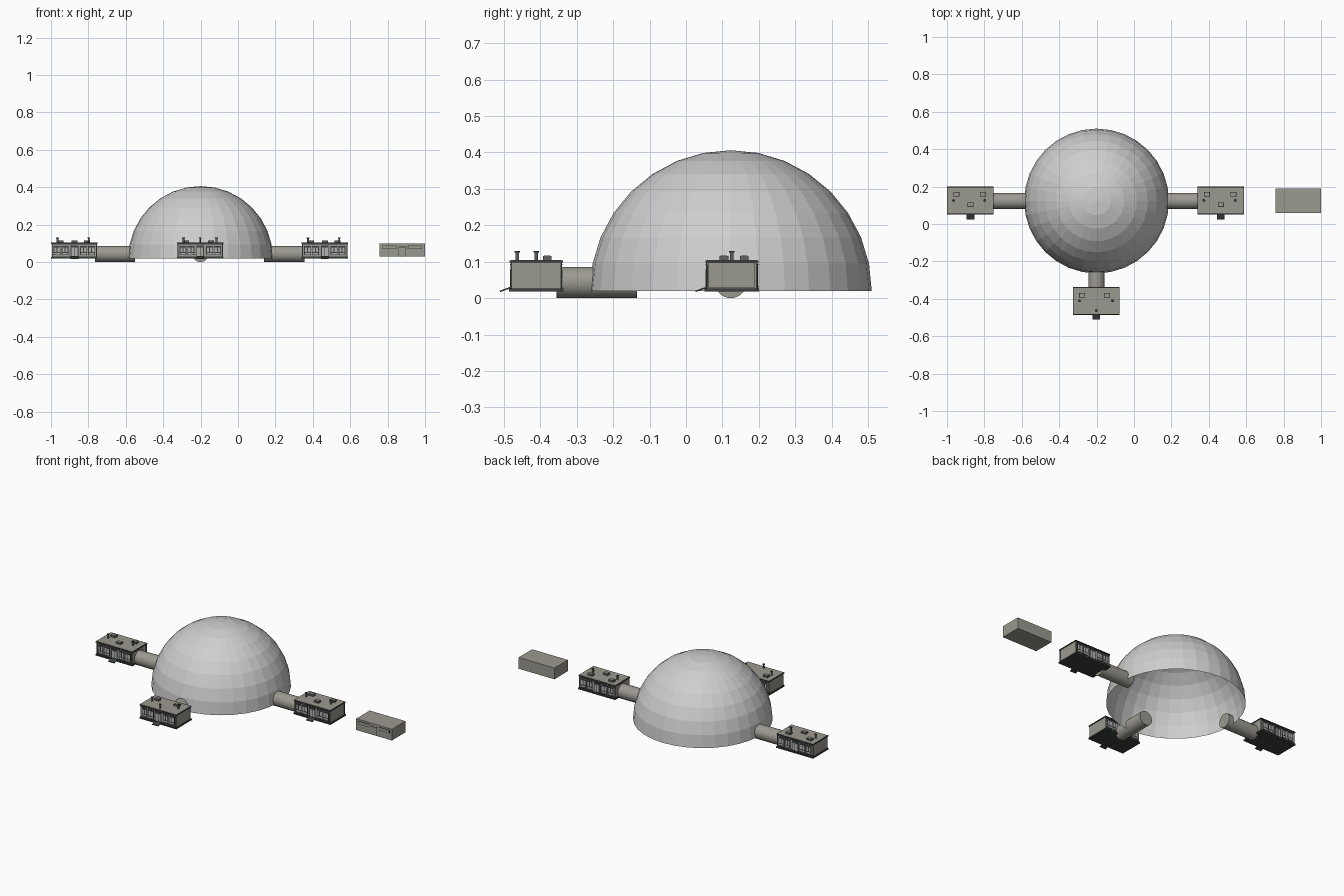
import bpy
import bmesh
import math
from mathutils import Matrix, Vector

cube = bpy.data.objects.get("Cube")
if cube:
    bpy.data.objects.remove(cube, do_unlink=True)


def material(name, r, g, b):
    m = bpy.data.materials.new(name)
    m.use_nodes = True
    m.diffuse_color = (r, g, b, 1)
    m.node_tree.nodes["Principled BSDF"].inputs["Base Color"].default_value = (r, g, b, 1)
    return m


SHELL = material("pale dome grey", 0.62, 0.62, 0.62)
WALL = material("warm wall grey", 0.33, 0.32, 0.28)
PANE = material("light pane grey", 0.45, 0.46, 0.45)
TRIM = material("dark trim", 0.045, 0.05, 0.05)
VENT = material("vent grey", 0.12, 0.12, 0.115)


def finish(name, bm, mat):
    mesh = bpy.data.meshes.new(name)
    bm.to_mesh(mesh)
    bm.free()
    mesh.materials.append(mat)
    ob = bpy.data.objects.new(name, mesh)
    bpy.context.collection.objects.link(ob)
    return ob


def boxes(name, mat, items, tilt=0):
    """One object from several (centre, size) boxes."""
    bm = bmesh.new()
    for centre, size in items:
        m = (Matrix.Translation(centre) @ Matrix.Rotation(tilt, 4, "X")
             @ Matrix.Diagonal((*size, 1)))
        bmesh.ops.create_cube(bm, size=1, matrix=m)
    return finish(name, bm, mat)


def tube(name, mat, start, end, radius, sides):
    a, b = Vector(start), Vector(end)
    turn = (b - a).to_track_quat("Z", "Y").to_matrix().to_4x4()
    bm = bmesh.new()
    bmesh.ops.create_cone(bm, cap_ends=True, segments=sides, radius1=radius, radius2=radius,
                          depth=(b - a).length, matrix=Matrix.Translation((a + b) / 2) @ turn)
    return finish(name, bm, mat)


# Open hemispherical dome
DX, DY = -0.2, 0.123
bm = bmesh.new()
bmesh.ops.create_uvsphere(bm, u_segments=32, v_segments=16, radius=0.387)
bmesh.ops.delete(bm, geom=[v for v in bm.verts if v.co.z < -0.01], context="VERTS")
bmesh.ops.translate(bm, verts=bm.verts, vec=(DX, DY, 0.019))
finish("dome", bm, SHELL)

# Connecting corridors
R = 0.043
for side, start, end in (("right", (-0.765, DY, R), (-0.55, DY, R)),
                         ("left", (0.355, DY, R), (0.14, DY, R)),
                         ("front", (DX, -0.355, R), (DX, -0.135, R))):
    corridor = tube(side + "_corridor", WALL, start, end, R, 32)
    for p in corridor.data.polygons:
        p.use_smooth = len(p.vertices) == 4

W, D = 0.238, 0.138          # cabin wall width and depth
Z0, Z1 = 0.026, 0.101        # cabin wall bottom and top


def cabin(side, x, y, hatches, pipes):
    def part(name, mat, items, tilt=0):
        return boxes(side + "_cabin_" + name, mat,
                     [((x + c[0], y + c[1], c[2]), s) for c, s in items], tilt)

    part("walls", WALL, [((0, 0, (Z0 + Z1) / 2), (W, D, Z1 - Z0))])
    part("base", TRIM, [((0, 0, 0.022), (0.25, 0.15, 0.008))])
    part("roof", WALL, [((0, 0, 0.1025), (0.242, 0.139, 0.004))])
    part("roof_edge", TRIM,
         [((0, s * 0.071, 0.1005), (0.248, 0.004, 0.006)) for s in (-1, 1)]
         + [((s * 0.1225, 0, 0.1005), (0.003, 0.142, 0.006)) for s in (-1, 1)])
    part("corner_posts", TRIM,
         [((sx * 0.1185, sy * 0.0685, 0.0635), (0.004, 0.004, 0.075))
          for sx in (-1, 1) for sy in (-1, 1)])

    # Framed windows and a door on the front and back walls
    frames, panes, bars = [], [], []
    for s in (-1, 1):
        for bay in (-2, -1, 1, 2):
            cx = bay * 0.042 + math.copysign(0.008, bay)
            frames.append(((cx, s * 0.0695, 0.062), (0.037, 0.003, 0.05)))
            panes += [((cx + k * 0.0085, s * 0.071, 0.066), (0.012, 0.002, 0.026)) for k in (-1, 1)]
            panes.append(((cx, s * 0.071, 0.044), (0.029, 0.002, 0.008)))
        frames.append(((0, s * 0.0695, 0.058), (0.042, 0.003, 0.062)))
        panes += [((k * 0.009, s * 0.071, 0.054), (0.014, 0.002, 0.046)) for k in (-1, 1)]
        bars.append(((0, s * 0.0705, 0.0925), (0.232, 0.004, 0.003)))
        bars.append(((0, s * 0.0705, 0.031), (0.232, 0.004, 0.004)))
    part("window_frames", TRIM, frames)
    part("window_panes", PANE, panes)
    part("wall_bars", TRIM, bars)

    # Sloping entrance ramp
    part("ramp", TRIM, [((0, -0.086, 0.0235), (0.042, 0.03, 0.004))], math.radians(20))

    # Roof hatches and pipes with caps
    part("roof_hatches", VENT, [((hx, hy, 0.1095), (0.032, 0.024, 0.011)) for hx, hy in hatches])
    part("hatch_lids", WALL, [((hx, hy, 0.1155), (0.026, 0.018, 0.002)) for hx, hy in hatches])
    for i, (px, py) in enumerate(pipes, 1):
        px, py = x + px, y + py
        tube(f"{side}_cabin_pipe_{i}", VENT, (px, py, 0.102), (px, py, 0.126), 0.005, 12)
        tube(f"{side}_cabin_pipe_cap_{i}", TRIM, (px, py, 0.125), (px, py, 0.13), 0.0075, 12)


side_hatches = [(-0.075, 0.034), (0.067, 0.034), (0, -0.022)]
side_pipes = [(-0.09, 0), (0.077, 0)]
cabin("right", -0.875, 0.126, side_hatches, side_pipes)
cabin("left", 0.464, 0.126, side_hatches, side_pipes)
cabin("front", -0.202, -0.411, [(-0.075, 0.03), (0.058, 0.03)],
      [(-0.09, 0), (0.087, 0), (0, -0.052)])

# Separate plain hut with a flat door and window strips
HX, FY = 0.878, 0.0605
boxes("hut", WALL, [((HX, 0.125, 0.0635), (0.242, 0.13, 0.069))])
boxes("hut_opening_frames", TRIM,
      [((HX, FY, 0.056), (0.042, 0.003, 0.052))]
      + [((HX + s * 0.068, FY, 0.079), (0.077, 0.003, 0.02)) for s in (-1, 1)])
boxes("hut_opening_panels", WALL,
      [((HX, FY - 0.001, 0.056), (0.036, 0.003, 0.046))]
      + [((HX + s * 0.068, FY - 0.001, 0.079), (0.071, 0.003, 0.014)) for s in (-1, 1)])
